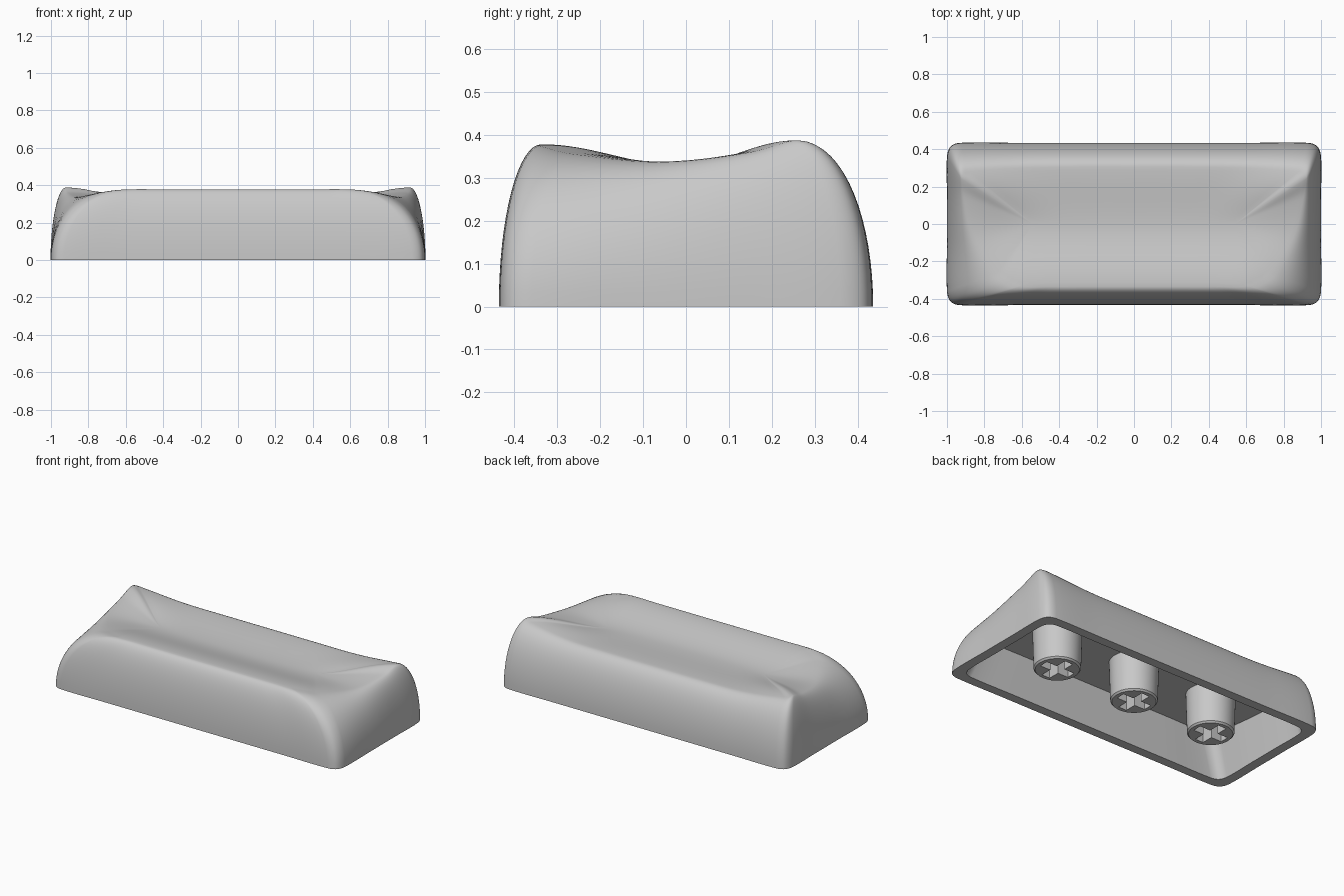
import bpy, bmesh, math
from mathutils import Vector

cube = bpy.data.objects.get("Cube")
if cube:
    bpy.data.objects.remove(cube, do_unlink=True)

HALF_DEPTH = 0.434
CEILING = 0.25
STEP = 6
WALL_RINGS = 16
DISH_RINGS = 16

grey = bpy.data.materials.new("matte_grey")
grey.use_nodes = True
colour = (0.58, 0.58, 0.58, 1)
grey.diffuse_color = colour
grey.node_tree.nodes["Principled BSDF"].inputs["Base Color"].default_value = colour

# Outline keys from front centre to back centre:
# foot point (x, y) and the matching point on the top ridge (x, y, z)
KEYS = [
    ((0, -HALF_DEPTH), (0, -.335, .378)),
    ((.3, -HALF_DEPTH), (.2, -.335, .378)),
    ((.62, -HALF_DEPTH), (.42, -.335, .378)),
    ((.93, -HALF_DEPTH), (.6, -.333, .377)),
    ((.98, -.415), (.67, -.305, .369)),
    ((1, -.36), (.73, -.26, .358)),
    ((1, -.1), (.855, -.06, .338)),
    ((1, .15), (.905, .14, .358)),
    ((1, .36), (.922, .24, .385)),
    ((.98, .415), (.915, .265, .387)),
    ((.93, HALF_DEPTH), (.88, .28, .378)),
    ((.62, HALF_DEPTH), (.6, .3, .348)),
    ((.3, HALF_DEPTH), (.3, .305, .344)),
    ((0, HALF_DEPTH), (0, .305, .344)),
]


def smooth_path(points, knots):
    """Cubic path through the points, spaced by the knots."""
    last = len(points) - 1
    slopes = []
    for i in range(last + 1):
        a, b = max(i - 1, 0), min(i + 1, last)
        slopes.append((points[b] - points[a]) / (knots[b] - knots[a]))
    path = []
    for i in range(last):
        width = knots[i + 1] - knots[i]
        for j in range(STEP):
            t = j / STEP
            blend = t * t * (3 - 2 * t)
            path.append(points[i].lerp(points[i + 1], blend)
                        + slopes[i] * width * t * (1 - t) ** 2
                        - slopes[i + 1] * width * t * t * (1 - t))
    return path + [points[last]]


def mirrored(path):
    """Close a right-hand half outline into a full loop."""
    return path + [Vector((-p.x, p.y, p.z)) for p in reversed(path[1:-1])]


feet = [Vector((*foot, 0)) for foot, ridge in KEYS]
ridges = [Vector(ridge) for foot, ridge in KEYS]
knots = [0]
for a, b in zip(feet, feet[1:]):
    knots.append(knots[-1] + (b - a).length)
foot_loop = mirrored(smooth_path(feet, knots))
ridge_loop = mirrored(smooth_path(ridges, knots))


def finish(obj, angle=35):
    bpy.ops.object.select_all(action='DESELECT')
    obj.select_set(True)
    bpy.context.view_layer.objects.active = obj
    bpy.ops.object.shade_smooth_by_angle(angle=math.radians(angle))


def new_object(name, bm):
    bmesh.ops.recalc_face_normals(bm, faces=bm.faces)
    mesh = bpy.data.meshes.new(name)
    bm.to_mesh(mesh)
    bm.free()
    mesh.materials.append(grey)
    obj = bpy.data.objects.new(name, mesh)
    bpy.context.collection.objects.link(obj)
    return obj


# Key shell: cavity, foot rim, rounded walls and dished top as one loft
inner_foot, inner_top = [], []
for foot, ridge in zip(foot_loop, ridge_loop):
    inner_foot.append(Vector((foot.x * .94, foot.y * .865, 0)))
    p = foot.lerp(ridge, .3)
    inner_top.append(Vector((p.x * .93, p.y * .84, CEILING)))
loops = [inner_top, inner_foot]

for i in range(WALL_RINGS + 1):
    angle = math.pi / 2 * i / WALL_RINGS
    ring = []
    for foot, ridge in zip(foot_loop, ridge_loop):
        p = foot.lerp(ridge, 1 - math.cos(angle))
        p.z = ridge.z * math.sin(angle)
        ring.append(p)
    loops.append(ring)

for i in range(1, DISH_RINGS + 1):
    s = i / DISH_RINGS
    ring = []
    for foot, ridge in zip(foot_loop, ridge_loop):
        spine = Vector((.54 * max(-1, min(1, foot.x / .93)), 0, .327))
        p = ridge.lerp(spine, s)
        p.z = spine.z + (ridge.z - spine.z) * (1 + math.cos(math.pi * s)) / 2
        ring.append(p)
    loops.append(ring)

bm = bmesh.new()
rings = [[bm.verts.new(p) for p in loop] for loop in loops]
bm.faces.new(rings[0])
count = len(foot_loop)
for lower, upper in zip(rings, rings[1:]):
    for i in range(count):
        j = (i + 1) % count
        bm.faces.new((lower[i], lower[j], upper[j], upper[i]))
bmesh.ops.remove_doubles(bm, verts=rings[-1], dist=.002)
finish(new_object("key_shell", bm))


# Stems: tapered posts with a cross-shaped socket
def lathe_post(name, x):
    profile = [(.124, 0), (.133, .01), (.141, CEILING + .02)]
    bm = bmesh.new()
    sides = 48
    rows = []
    for radius, z in profile:
        rows.append([bm.verts.new((x + radius * math.cos(math.tau * k / sides),
                                   radius * math.sin(math.tau * k / sides), z))
                     for k in range(sides)])
    for low, high in zip(rows, rows[1:]):
        for k in range(sides):
            n = (k + 1) % sides
            bm.faces.new((low[k], low[n], high[n], high[k]))
    bm.faces.new(rows[0])
    bm.faces.new(rows[-1])
    return new_object(name, bm)


def cross_cutter(x, arm=.1, half=.028):
    bm = bmesh.new()
    verts = []
    for k in range(4):
        c, s = round(math.cos(k * math.pi / 2)), round(math.sin(k * math.pi / 2))
        for px, py in ((arm, -half), (arm, half), (half, half)):
            verts.append(bm.verts.new((x + px * c - py * s, px * s + py * c, -.05)))
    face = bm.faces.new(verts)
    result = bmesh.ops.extrude_face_region(bm, geom=[face])
    moved = [v for v in result["geom"] if isinstance(v, bmesh.types.BMVert)]
    bmesh.ops.translate(bm, verts=moved, vec=(0, 0, .25))
    cutter = new_object("socket_cutter", bm)
    cutter.hide_render = True
    return cutter


for side, x in (("right", -.56), ("middle", 0), ("left", .56)):
    stem = lathe_post(side + "_stem", x)
    cutter = cross_cutter(x)
    cut = stem.modifiers.new("socket", 'BOOLEAN')
    cut.operation = 'DIFFERENCE'
    cut.solver = 'EXACT'
    cut.object = cutter
    bpy.context.view_layer.objects.active = stem
    bpy.ops.object.modifier_apply(modifier=cut.name)
    bpy.data.objects.remove(cutter, do_unlink=True)
    finish(stem)
